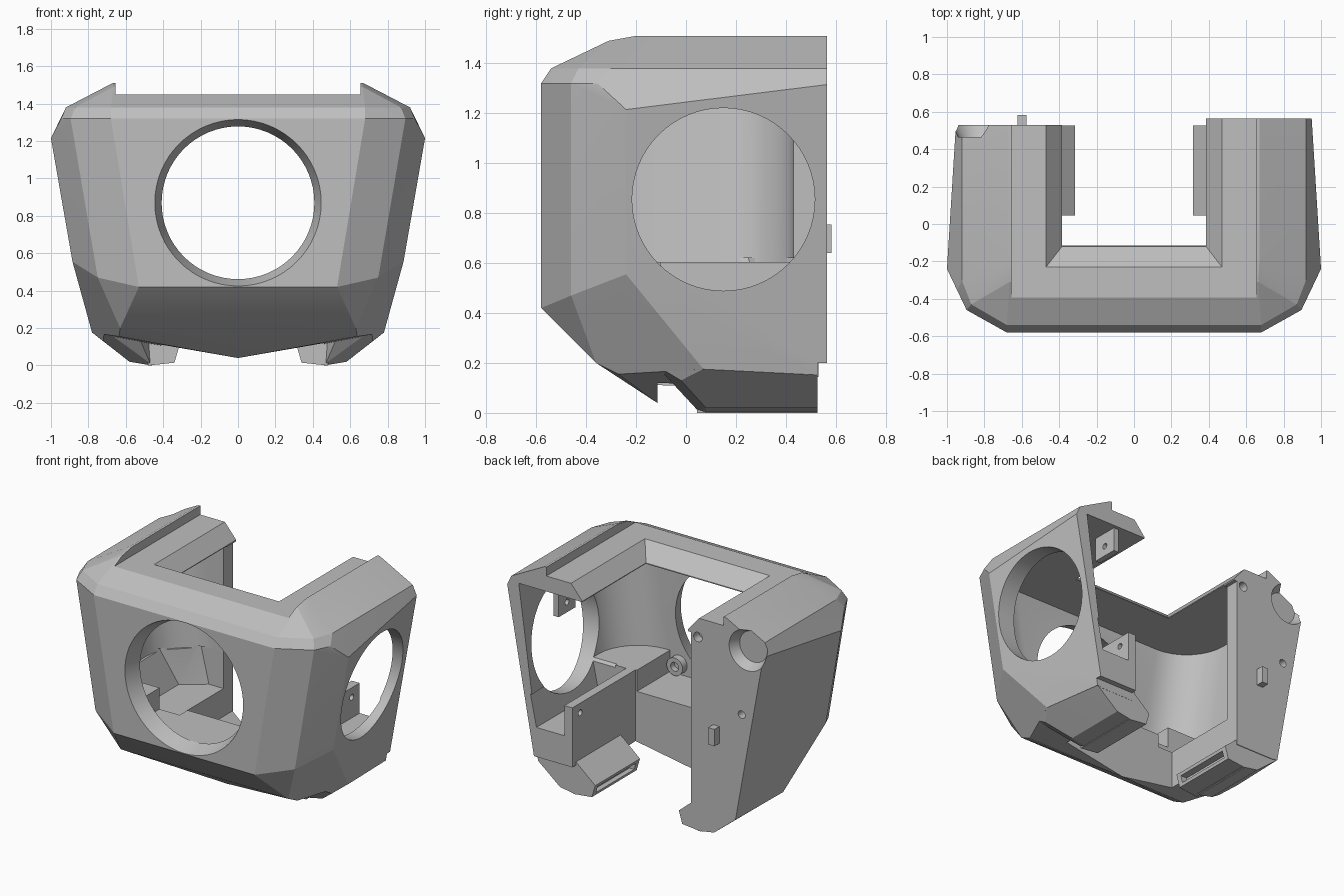
import bpy, bmesh, math
from mathutils import Matrix, Vector

cube = bpy.data.objects.get("Cube")
if cube:
    bpy.data.objects.remove(cube, do_unlink=True)

grey = bpy.data.materials.new("light_grey")
grey.use_nodes = True
grey.diffuse_color = (0.52, 0.52, 0.52, 1)
grey.node_tree.nodes["Principled BSDF"].inputs["Base Color"].default_value = (0.52, 0.52, 0.52, 1)


def finish(name, bm):
    bmesh.ops.recalc_face_normals(bm, faces=bm.faces)
    mesh = bpy.data.meshes.new(name)
    bm.to_mesh(mesh)
    bm.free()
    mesh.materials.append(grey)
    obj = bpy.data.objects.new(name, mesh)
    bpy.context.scene.collection.objects.link(obj)
    return obj


def hull(name, points):
    bm = bmesh.new()
    for p in points:
        bm.verts.new(p)
    bmesh.ops.convex_hull(bm, input=bm.verts)
    bmesh.ops.delete(bm, geom=[v for v in bm.verts if not v.link_faces], context='VERTS')
    bmesh.ops.dissolve_limit(bm, angle_limit=math.radians(1), verts=bm.verts, edges=bm.edges)
    return finish(name, bm)


def box(name, low, high):
    return hull(name, [(x, y, z) for x in (low[0], high[0])
                       for y in (low[1], high[1]) for z in (low[2], high[2])])


def prism(name, section, y0, y1):
    return hull(name, [(x, y, z) for y in (y0, y1) for x, z in section])


def cylinder(name, start, end, r1, r2=None):
    a, b = Vector(start), Vector(end)
    turn = (b - a).to_track_quat('Z', 'Y').to_matrix().to_4x4()
    bm = bmesh.new()
    bmesh.ops.create_cone(bm, cap_ends=True, segments=64, radius1=r1,
                          radius2=r1 if r2 is None else r2, depth=(b - a).length,
                          matrix=Matrix.Translation((a + b) / 2) @ turn)
    return finish(name, bm)


def cut(obj, *cutters):
    for c in cutters:
        mod = obj.modifiers.new("cut", 'BOOLEAN')
        mod.operation, mod.solver, mod.object = 'DIFFERENCE', 'EXACT', c
    graph = bpy.context.evaluated_depsgraph_get()
    graph.update()
    mesh = bpy.data.meshes.new_from_object(obj.evaluated_get(graph))
    obj.modifiers.clear()
    obj.data = mesh
    for c in cutters:
        bpy.data.objects.remove(c, do_unlink=True)


def both(points):
    return [(s * x, y, z) for x, y, z in points for s in (1, -1)]


def arc(cx, cy, rx, ry, start):
    # Quarter arc in plan, for rounded inner corners
    angles = [math.radians(start + 90 * i / 8) for i in range(9)]
    return [(cx + rx * math.cos(a), cy + ry * math.sin(a)) for a in angles]


def hollow(name, s, rear):
    # Room in one half, narrowing towards the floor
    plan = [(0, -0.47)] + arc(0.58, -0.17, 0.3, 0.3, -90) + rear
    pts = []
    for x, y in plan:
        pts += [(s * x, y, 1.345), (s * max(0, x - 0.1), y, 0.605)]
    return hull(name, pts)


# Faceted outer shell
shell = hull("housing_shell", both([
    (0.68, -0.58, 1.32), (0.53, -0.58, 0.42),
    (0.895, -0.46, 1.32), (0.75, -0.46, 0.47),
    (0.945, -0.355, 1.32), (1.0, -0.24, 1.215), (0.885, -0.24, 0.555),
    (0.95, 0.565, 1.315), (0.68, -0.54, 1.38), (0.87, -0.43, 1.38),
    (0.92, -0.3, 1.38), (0.92, 0.565, 1.38),
    (0.665, -0.31, 1.49), (0.67, -0.2, 1.51), (0.67, 0.565, 1.51),
    (0.63, -0.36, 0.2), (0.637, -0.27, 0.155), (0.0, -0.115, 0.04),
    (0.715, -0.12, 0.19), (0.78, 0.07, 0.175), (0.74, 0.565, 0.15)]))

# Hollow arms: the left is open behind, the right is closed and rounded
cut(shell,
    hollow("left_hollow", 1, [(0.86, 0.7), (0, 0.7)]),
    hollow("right_hollow", -1, arc(0.58, 0.13, 0.3, 0.3, 0) + [(0, 0.43)]),
    box("floor_cutter", (-0.45, -0.47, 0.46), (0.45, 0.4, 0.8)),
    prism("left_pocket", [(0.52, 0.4), (0.73, 0.4), (0.775, 0.615), (0.52, 0.615)], -0.1, 1),
    box("left_inner_cutter", (0.3, -0.115, -1), (0.46, 1, 0.65)),
    hull("right_pocket", [(-0.3, -0.2, 0.37), (-0.62, -0.2, 0.37), (-0.67, -0.1, 0.37),
                          (-0.67, 0.32, 0.37), (-0.52, 0.43, 0.37), (-0.3, 0.43, 0.37),
                          (-0.3, -0.2, 0.62), (-0.7, -0.2, 0.62), (-0.77, -0.1, 0.62),
                          (-0.77, 0.25, 0.62), (-0.58, 0.43, 0.62), (-0.3, 0.43, 0.62)]))

# Open centre, bevelled roof opening and the recess between the ridges
cut(shell,
    box("centre_cutter", (-0.41, -0.115, -1), (0.41, 1, 1.34)),
    box("slot_cutter", (-0.385, -0.117, 1.2), (0.385, 1.1, 1.6)),
    hull("bevel_cutter", both([(0.385, -0.12, 1.35), (0.385, 1.2, 1.35),
                               (0.555, -0.34, 1.55), (0.555, 1.2, 1.55)])),
    box("roof_cutter", (-0.655, -0.8, 1.45), (0.655, 1.3, 1.8)))

# Round openings, arm ends and the recesses in the right arm's end
cut(shell,
    cylinder("front_hole", (0, -0.9, 0.87), (0, -0.2, 0.87), 0.405),
    cylinder("front_rim", (0, -0.64, 0.87), (0, -0.46, 0.87), 0.465, 0.405),
    cylinder("side_hole", (0.6, 0.15, 0.855), (1.2, 0.15, 0.855), 0.366),
    box("right_end_cutter", (-1.5, 0.53, -1), (-0.1, 1.4, 2)),
    box("lower_end_cutter", (0.1, 0.527, -1), (1.5, 1.5, 0.2)),
    cylinder("dimple", (-0.835, 0.465, 1.33), (-0.835, 0.56, 1.33), 0.105, 0.155),
    cylinder("upper_screw_hole", (-0.46, 0.47, 1.32), (-0.46, 0.6, 1.32), 0.032),
    cylinder("lower_screw_hole", (-0.79, 0.47, 0.88), (-0.79, 0.6, 0.88), 0.026),
    cylinder("beam_hole", (0.4, 0.48, 0.54), (0.6, 0.48, 0.54), 0.02))
shell.name = "housing_shell"
parts = [shell]

# Feet under the arms, their slotted inner lips, and bosses behind the front wall
outer = [(0.47, 0.24), (0.46, 0.0), (0.58, 0.02), (0.74, 0.15)]
lip_section = [(0.48, 0.24), (0.315, 0.1), (0.34, 0.015), (0.48, 0.0)]
for side, s in (("left", 1), ("right", -1)):
    pts = [(s * x, y, z) for y in (0.08, 0.526) for x, z in outer]
    pts += [(s * x, y, z) for x, y, z in [
        (0.78, 0.07, 0.176), (0.715, -0.12, 0.19), (0.55, -0.11, 0.2),
        (0.72, -0.02, 0.13), (0.47, 0.045, 0.012)]]
    parts.append(hull(side + "_foot", pts))
    lip = prism(side + "_foot_lip", [(s * x, z) for x, z in lip_section], 0.045, 0.526)
    cut(lip, prism("lip_slot", [(s * x, z) for x in (0.25, 0.37) for z in (0.035, 0.08)], 0.08, 0.49))
    parts.append(lip)
    boss = cylinder(side + "_boss", (s * 0.38, -0.49, 0.53), (s * 0.38, -0.42, 0.53), 0.06)
    cut(boss, cylinder("boss_hole", (s * 0.38, -0.46, 0.53), (s * 0.38, -0.3, 0.53), 0.03))
    parts.append(boss)

# Pierced bracket under the left arm's roof
bracket = box("roof_bracket", (0.58, 0.36, 1.18), (0.62, 0.54, 1.36))
cut(bracket, cylinder("bracket_hole", (0.4, 0.45, 1.25), (0.7, 0.45, 1.25), 0.02))
parts.append(bracket)

# Locating peg on the right arm's end
parts.append(box("locating_peg", (-0.622, 0.5, 0.64), (-0.575, 0.583, 0.755)))

for obj in parts:
    bpy.ops.object.select_all(action='DESELECT')
    obj.select_set(True)
    bpy.context.view_layer.objects.active = obj
    bpy.ops.object.shade_smooth_by_angle(angle=math.radians(13))
